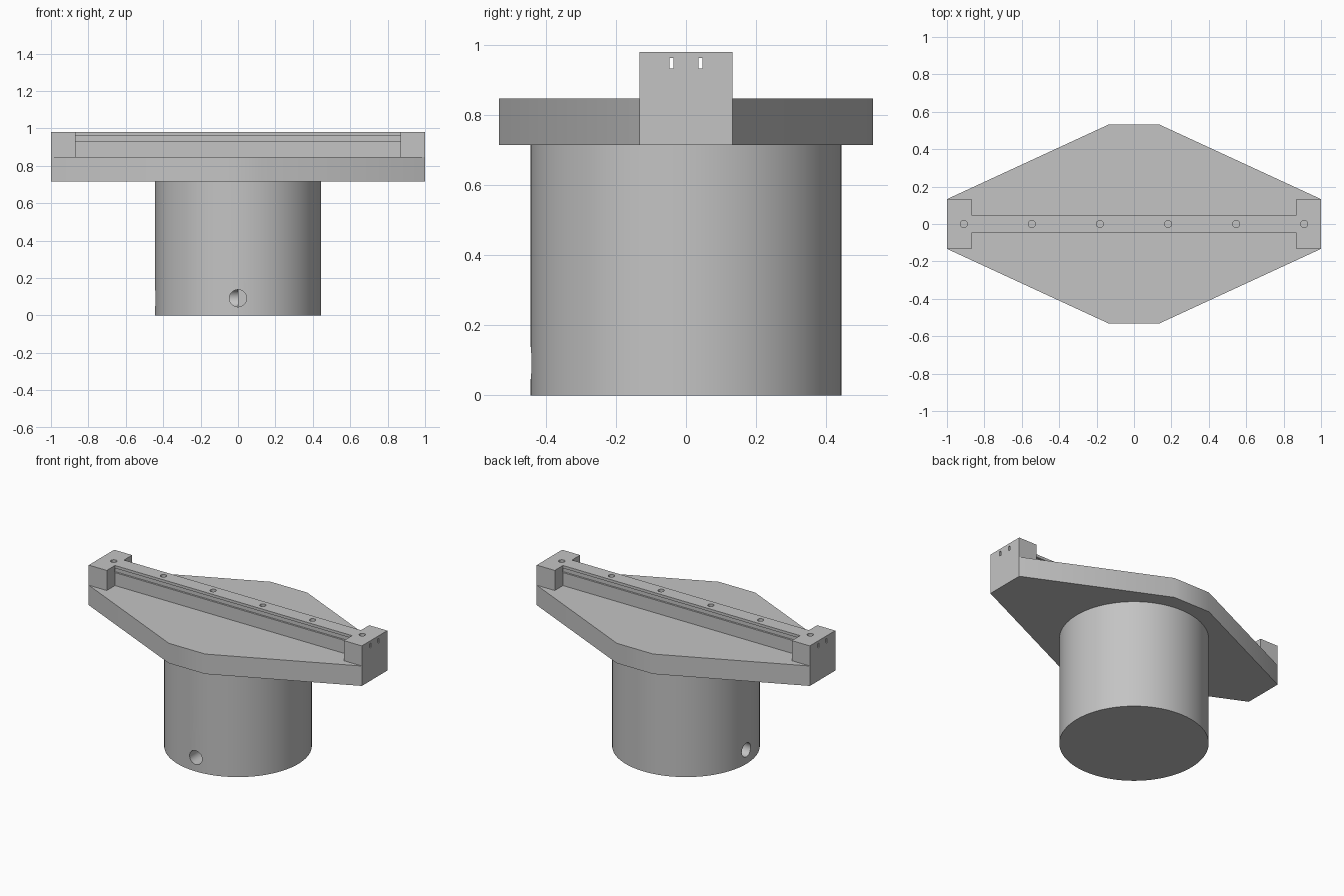
import bpy, bmesh, math
from mathutils import Matrix

if "Cube" in bpy.data.objects:
    bpy.data.objects.remove(bpy.data.objects["Cube"])

grey = bpy.data.materials.new("plain grey")
grey.diffuse_color = (0.55, 0.55, 0.55, 1)
grey.use_nodes = True
grey.node_tree.nodes["Principled BSDF"].inputs["Base Color"].default_value = grey.diffuse_color


def make(name, bm):
    bmesh.ops.recalc_face_normals(bm, faces=bm.faces)
    me = bpy.data.meshes.new(name)
    bm.to_mesh(me)
    bm.free()
    me.materials.append(grey)
    ob = bpy.data.objects.new(name, me)
    bpy.context.collection.objects.link(ob)
    return ob


def prism(name, outline, z0, z1):
    bm = bmesh.new()
    face = bm.faces.new([bm.verts.new((x, y, z0)) for x, y in outline])
    top = bmesh.ops.extrude_face_region(bm, geom=[face])["geom"]
    bmesh.ops.translate(bm, vec=(0, 0, z1 - z0),
                        verts=[v for v in top if isinstance(v, bmesh.types.BMVert)])
    return make(name, bm)


def cylinder(name, r, depth, loc, rot=Matrix(), segments=32):
    bm = bmesh.new()
    bmesh.ops.create_cone(bm, cap_ends=True, segments=segments, radius1=r, radius2=r,
                          depth=depth, matrix=Matrix.Translation(loc) @ rot)
    return make(name, bm)


def cut(target, cutters):
    for c in cutters:
        c.hide_render = True
        c.hide_viewport = True
        mod = target.modifiers.new(c.name, 'BOOLEAN')
        mod.operation, mod.solver, mod.object = 'DIFFERENCE', 'EXACT', c
    # bake the cuts into the mesh, then drop the cutters
    bpy.context.view_layer.update()
    me = bpy.data.meshes.new_from_object(
        target.evaluated_get(bpy.context.evaluated_depsgraph_get()))
    target.modifiers.clear()
    target.data = me
    for c in cutters:
        bpy.data.objects.remove(c)


def smooth(ob):
    bpy.ops.object.select_all(action='DESELECT')
    ob.select_set(True)
    bpy.context.view_layer.objects.active = ob
    bpy.ops.object.shade_smooth_by_angle(angle=math.radians(30))


# Round pedestal with two blind cross holes meeting at its axis
pedestal = cylinder("pedestal", 0.443, 0.715, (0, 0, 0.3575), segments=96)
HZ, HR = 0.092, 0.046
cut(pedestal, [
    cylinder("front_hole", HR, 0.6, (0, -0.3, HZ), Matrix.Rotation(math.pi / 2, 4, 'X')),
    cylinder("left_hole", HR, 0.6, (-0.3, 0, HZ), Matrix.Rotation(math.pi / 2, 4, 'Y')),
])

# Elongated eight-sided plate
E, W = 0.133, 0.533
plate = prism("top_plate", [(-1, -E), (-E, -W), (E, -W), (1, -E),
                            (1, E), (E, W), (-E, W), (-1, E)], 0.715, 0.847)

# Rail with a wide block at each end
B, R = 0.868, 0.047
rail = prism("rail", [(-1, -E), (-B, -E), (-B, -R), (B, -R), (B, -E), (1, -E),
                      (1, E), (B, E), (B, R), (-B, R), (-B, E), (-1, E)], 0.847, 0.98)

# Side grooves running through the end blocks, and screw holes along the top
grooves = []
for s in (-1, 1):
    a, b = s * 0.035, s * 0.0475
    grooves.append(prism("groove", [(-1.1, a), (1.1, a), (1.1, b), (-1.1, b)], 0.933, 0.962))
holes = [cylinder("screw_hole", 0.019, 0.2, (x, 0, 0.98), segments=24)
         for x in (-0.91, -0.546, -0.182, 0.182, 0.546, 0.91)]
cut(rail, grooves + holes)

for ob in (pedestal, plate, rail):
    smooth(ob)
